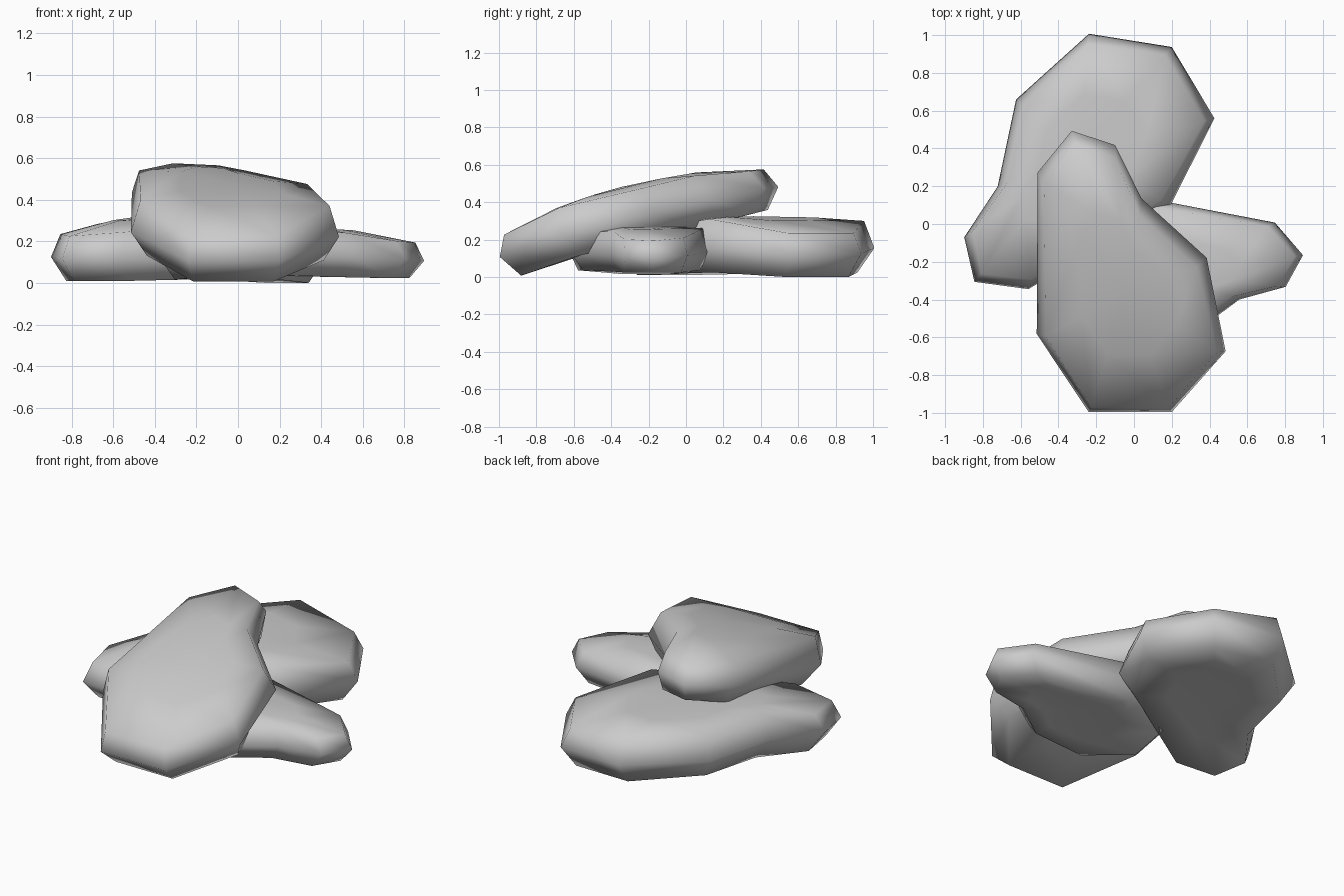
import bpy, bmesh
from math import radians
from mathutils import Vector

if "Cube" in bpy.data.objects:
    bpy.data.objects.remove(bpy.data.objects["Cube"])

# Plan outline of one piece: x, y, rim height, top height, bottom height
RIM = [(-.51, .54, .0, .12, -.115), (-.33, .765, -.01, .10, -.115),
       (-.10, .69, .0, .11, -.115), (.04, .40, .01, .16, -.11),
       (.385, .08, .025, .165, -.10), (.485, -.43, .03, .175, -.10),
       (.20, -.77, .0, .11, -.125), (-.24, -.77, .0, .11, -.125),
       (-.515, -.335, .03, .185, -.10)]
CENTRE = Vector((-.04, -.05))


def inset(x, y, d):
    v = Vector((x, y)) - CENTRE
    return CENTRE + v * (1 - d / v.length)


def make_mesh():
    bm = bmesh.new()

    def ring(fn):
        return [bm.verts.new(fn(*p)) for p in RIM]

    def inner(x, y, z):
        p = CENTRE.lerp(Vector((x, y)), .5)
        return (p.x, p.y, z)

    rings = [
        ring(lambda x, y, r, t, b: inner(x, y, -.095)),
        ring(lambda x, y, r, t, b: (*inset(x, y, .09), b)),
        ring(lambda x, y, r, t, b: (x, y, r)),
        ring(lambda x, y, r, t, b: (*inset(x, y, .055), t)),
        ring(lambda x, y, r, t, b: inner(x, y, .75 * .2 + .25 * t)),
    ]
    n = len(RIM)
    for lo, hi in zip(rings, rings[1:]):
        for i in range(n):
            j = (i + 1) % n
            bm.faces.new((lo[i], lo[j], hi[j], hi[i]))
    # close both sides with fans
    for r, z in ((rings[0], -.09), (rings[-1], .20)):
        c = bm.verts.new((CENTRE.x, CENTRE.y, z))
        for i in range(n):
            bm.faces.new((r[i], r[(i + 1) % n], c))
    bmesh.ops.recalc_face_normals(bm, faces=bm.faces)
    for f in bm.faces:
        f.smooth = True
    me = bpy.data.meshes.new("piece")
    bm.to_mesh(me)
    bm.free()
    return me


mesh = make_mesh()


def place(name, loc, tilt=0, turn=0, scale=1):
    ob = bpy.data.objects.new(name, mesh)
    ob.location = loc
    ob.rotation_euler = (radians(tilt), 0, radians(turn))
    ob.scale = (scale,) * 3
    bpy.context.collection.objects.link(ob)


# Leaning piece on top, two flat pieces underneath
place("top_piece", (0, -.25, .30), tilt=14.5)
place("large_lower_piece", (-.358, .370, .125), turn=120.9)
place("small_lower_piece", (.253, -.311, .115), turn=-100.5, scale=.79)
